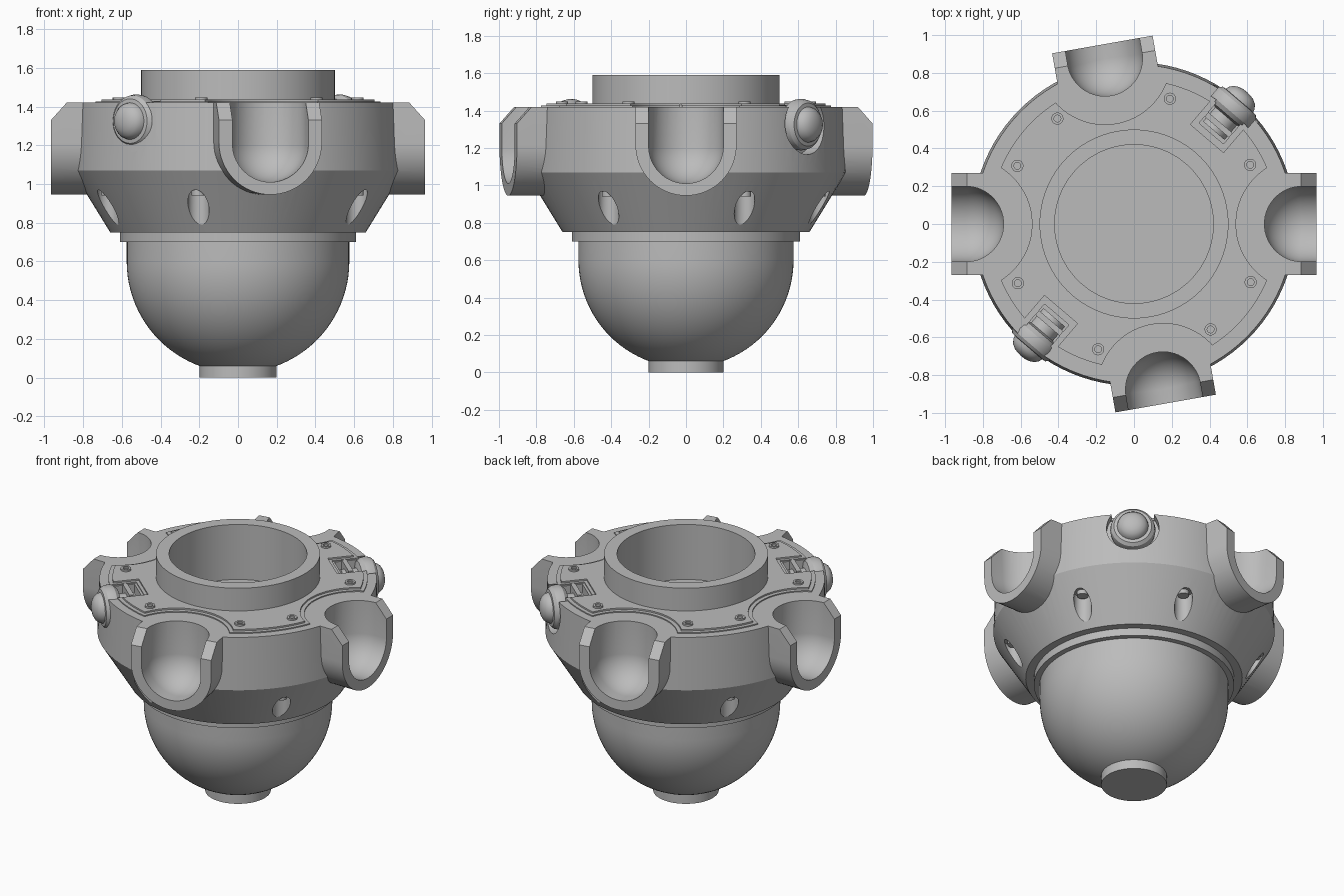
import bpy, bmesh, math
from mathutils import Matrix, Vector

if "Cube" in bpy.data.objects:
    bpy.data.objects.remove(bpy.data.objects["Cube"])

metal = bpy.data.materials.new("plain grey")
metal.diffuse_color = (0.5, 0.5, 0.5, 1)
metal.use_nodes = True
metal.node_tree.nodes["Principled BSDF"].inputs["Base Color"].default_value = metal.diffuse_color

SOCKETS = [0, 100, 180, 280]              # angles of the open sockets
SLOTS = [25, 74, 146, 205, 254, 326]      # angles of the screw pockets in the cone
SCREWS = [27, 74, 126, 153.5, 207, 254, 306, 333.5]
LAMPS = [49.5, 229.5]


def turn(deg):
    return Matrix.Rotation(math.radians(deg), 4, 'Z')


def radial(deg):
    """Local z becomes the outward direction at the given angle."""
    return turn(deg) @ Matrix.Rotation(math.pi / 2, 4, 'Y')


def finish(name, bm, matrix=None):
    bmesh.ops.remove_doubles(bm, verts=bm.verts[:], dist=1e-5)
    if matrix:
        bm.transform(matrix)
    bmesh.ops.recalc_face_normals(bm, faces=bm.faces[:])
    me = bpy.data.meshes.new(name)
    bm.to_mesh(me)
    bm.free()
    me.materials.append(metal)
    ob = bpy.data.objects.new(name, me)
    bpy.context.collection.objects.link(ob)
    return ob


def lathe(name, prof, n=64, matrix=None, closed=False):
    bm = bmesh.new()
    rings = []
    for k in range(n):
        a = 2 * math.pi * k / n
        rings.append([bm.verts.new((r * math.cos(a), r * math.sin(a), z)) for r, z in prof])
    m = len(prof)
    for k in range(n):
        p, q = rings[k], rings[(k + 1) % n]
        for i in range(m if closed else m - 1):
            j = (i + 1) % m
            bm.faces.new((p[i], q[i], q[j], p[j]))
    return finish(name, bm, matrix)


def cyl(name, r, z0, z1, n=48, matrix=None):
    return lathe(name, [(0, z0), (r, z0), (r, z1), (0, z1)], n, matrix)


def box(name, lo, hi, matrix=None):
    bm = bmesh.new()
    bmesh.ops.create_cube(bm, size=1)
    lo, hi = Vector(lo), Vector(hi)
    bm.transform(Matrix.Translation((lo + hi) / 2) @ Matrix.Diagonal((*(hi - lo), 1)))
    return finish(name, bm, matrix)


def boolean(ob, tools, op):
    for t in tools:
        mod = ob.modifiers.new("cut", 'BOOLEAN')
        mod.operation, mod.solver, mod.object = op, 'EXACT', t
    dg = bpy.context.evaluated_depsgraph_get()
    me = bpy.data.meshes.new_from_object(ob.evaluated_get(dg))
    ob.modifiers.clear()
    ob.data = me
    for t in tools:
        bpy.data.objects.remove(t)


def socket_arm(deg):
    """U-shaped block pointing outward, top outer corner chamfered."""
    prof = [(-0.27, 1.42)]
    prof += [(-0.27 * math.cos(math.pi * k / 32), 1.215 - 0.27 * math.sin(math.pi * k / 32))
             for k in range(33)]
    prof += [(0.27, 1.42)]
    bm = bmesh.new()
    f = bm.faces.new([bm.verts.new((0.6, y, z)) for y, z in prof])
    ext = bmesh.ops.extrude_face_region(bm, geom=[f])
    bmesh.ops.translate(bm, verts=[v for v in ext['geom'] if isinstance(v, bmesh.types.BMVert)],
                        vec=(0.365, 0, 0))
    if f.is_valid and len([e for e in f.edges if len(e.link_faces) < 2]):
        bmesh.ops.holes_fill(bm, edges=[e for e in bm.edges if e.is_boundary], sides=0)
    bmesh.ops.bisect_plane(bm, geom=bm.verts[:] + bm.edges[:] + bm.faces[:],
                           plane_co=(0.885, 0, 1.42), plane_no=(1, 0, 0.9), clear_outer=True)
    bmesh.ops.holes_fill(bm, edges=[e for e in bm.edges if e.is_boundary], sides=0)
    return finish("arm", bm, turn(deg))


def socket_cavity(deg):
    """Ball stretched upward and outward."""
    bm = bmesh.new()
    bmesh.ops.create_uvsphere(bm, u_segments=48, v_segments=25, radius=0.2)
    bm.transform(turn(3.75))
    for v in bm.verts:
        if v.co.x > 1e-3:
            v.co.x += 0.4
        if v.co.z > 1e-3:
            v.co.z += 0.5
    bm.transform(Matrix.Translation((0.89, 0, 1.21)))
    return finish("cavity", bm, turn(deg))


# foot, bowl and ring under the body
parts = [cyl("foot_disc", 0.2, 0, 0.08, 64)]
bowl = [(0.575 * math.sin(math.pi / 2 * k / 24), 0.6 - 0.575 * math.cos(math.pi / 2 * k / 24))
        for k in range(25)]
parts.append(lathe("bowl", bowl + [(0.575, 0.71), (0, 0.71)], 96))
parts.append(cyl("bowl_ring", 0.61, 0.70, 0.76, 96))

# main body with bore, sockets, pockets and lamp recesses
body = lathe("body", [(0, 0.75), (0.66, 0.75), (0.857, 1.07), (0.845, 1.42),
                      (0.42, 1.42), (0.42, 1.22), (0, 1.22)], 96)
boolean(body, [socket_arm(a) for a in SOCKETS], 'UNION')
cuts = [socket_cavity(a) for a in SOCKETS]
cuts += [cyl("pocket", 0.055, 0.6, 0.968, 32, turn(a) @ Matrix.Translation((0.74, 0, 0)))
         for a in SLOTS]
for a in LAMPS:
    cuts.append(cyl("recess", 0.16, 0.77, 1.1, 48,
                    Matrix.Translation((0, 0, 1.325)) @ radial(a)))
    cuts.append(box("notch", (0.63, -0.085, 1.25), (0.8, 0.085, 1.6), turn(a)))
boolean(body, cuts, 'DIFFERENCE')
parts.append(body)

# stepped cover plate on top, scalloped round the sockets
for name, r, scallop, half, z0, z1 in (("cover_plate_lower", 0.79, 0.325, 0.095, 1.41, 1.427),
                                       ("cover_plate_upper", 0.765, 0.35, 0.115, 1.415, 1.437)):
    plate = lathe(name, [(0.42, z0), (r, z0), (r, z1), (0.42, z1)], 96, None, True)
    cuts = [cyl("scallop", scallop, 1.3, 1.6, 64, turn(a) @ Matrix.Translation((0.89, 0, 0)))
            for a in SOCKETS]
    cuts += [box("gap", (0.71 - half, -half, 1.3), (1, half, 1.6), turn(a)) for a in LAMPS]
    boolean(plate, cuts, 'DIFFERENCE')
    parts.append(plate)

# raised collar
parts.append(lathe("collar", [(0.42, 1.40), (0.5, 1.40), (0.5, 1.59), (0.42, 1.59)], 96, None, True))

# plate screws and cone screws
for a in SCREWS:
    parts.append(lathe("plate_screw", [(0, 1.43), (0.032, 1.43), (0.032, 1.448), (0.018, 1.448),
                                       (0.018, 1.438), (0, 1.438)], 24,
                       turn(a) @ Matrix.Translation((0.69, 0, 0))))
for a in SLOTS:
    parts.append(cyl("cone_screw", 0.035, 0.94, 0.975, 24,
                     turn(a) @ Matrix.Translation((0.74, 0, 0))))

# domed lamps with a neck and a small cross bracket
lamp = [(0, 0.65), (0.075, 0.65), (0.075, 0.75), (0.115, 0.76), (0.135, 0.785), (0.138, 0.81),
        (0.132, 0.84), (0.115, 0.858), (0.095, 0.86), (0.09, 0.878), (0.075, 0.898),
        (0.05, 0.912), (0.025, 0.918), (0, 0.92)]
for a in LAMPS:
    parts.append(lathe("lamp", lamp, 48, Matrix.Translation((0, 0, 1.325)) @ radial(a)))
    parts.append(box("lamp_bracket", (0.675, -0.085, 1.3), (0.705, 0.085, 1.43), turn(a)))

# smooth curved surfaces, keep edges sharp
bpy.ops.object.select_all(action='DESELECT')
for ob in parts:
    ob.select_set(True)
bpy.context.view_layer.objects.active = body
bpy.ops.object.shade_smooth_by_angle(angle=math.radians(30))
